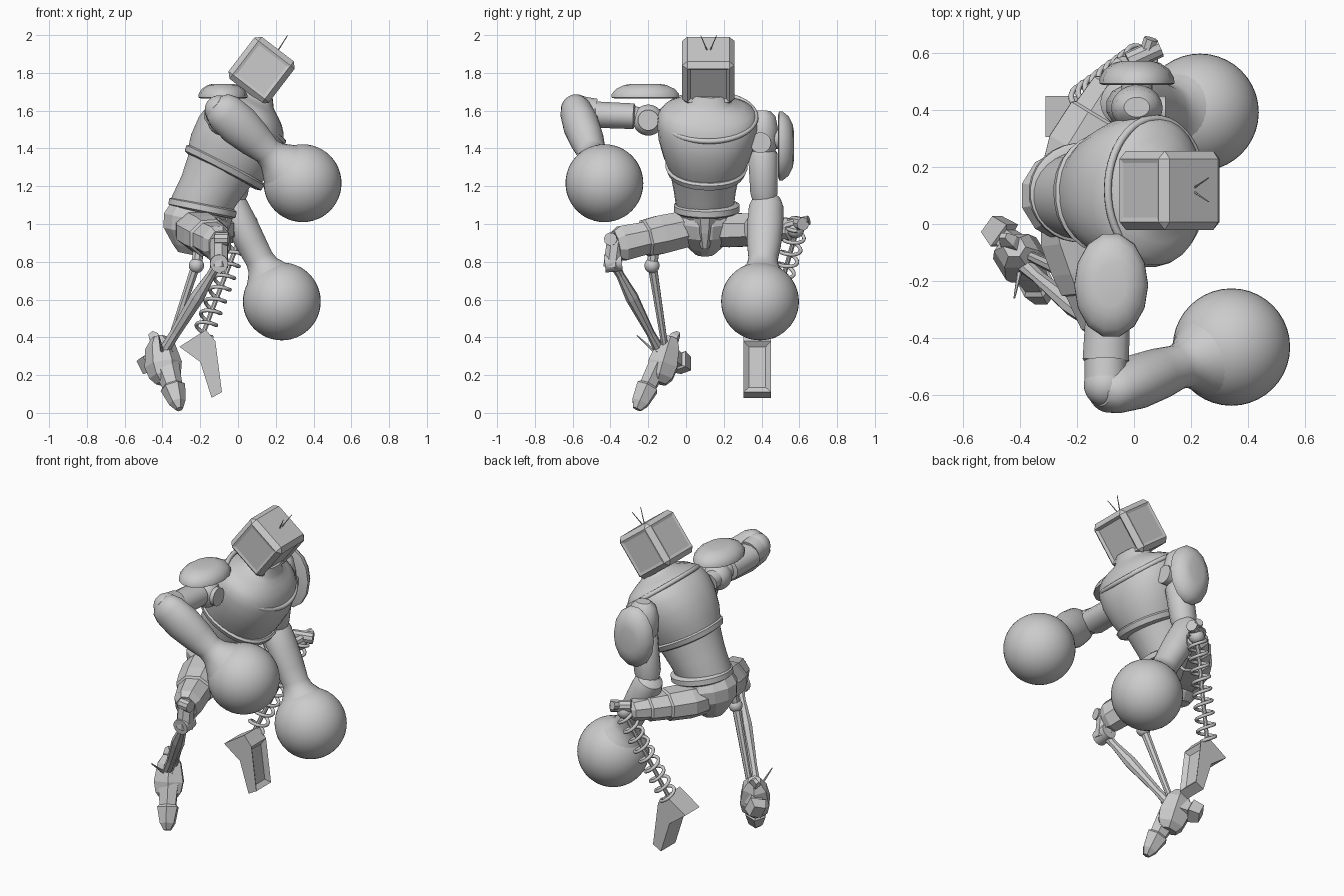
import bpy, bmesh, math
from mathutils import Vector, Matrix

old = bpy.data.objects.get("Cube")
if old:
    bpy.data.objects.remove(old, do_unlink=True)

grey = bpy.data.materials.new("plain_grey")
grey.use_nodes = True
colour = (0.6, 0.6, 0.6, 1)
grey.diffuse_color = colour
grey.node_tree.nodes["Principled BSDF"].inputs["Base Color"].default_value = colour


def finish(bm, name, smooth=True):
    bmesh.ops.recalc_face_normals(bm, faces=bm.faces)
    me = bpy.data.meshes.new(name)
    bm.to_mesh(me)
    bm.free()
    me.materials.append(grey)
    ob = bpy.data.objects.new(name, me)
    bpy.context.collection.objects.link(ob)
    if smooth:
        bpy.ops.object.select_all(action='DESELECT')
        ob.select_set(True)
        bpy.context.view_layer.objects.active = ob
        bpy.ops.object.shade_smooth_by_angle(angle=math.radians(35))
    return ob


def loft(name, p, q, rows, side=(0, 1, 0), n=28, smooth=True, power=1.0):
    """Closed skin from p to q; each row is (position, half width along side, half width across)."""
    p, q = Vector(p), Vector(q)
    d = q - p
    axis = d.normalized()
    u = Vector(side)
    u = (u - axis * u.dot(axis)).normalized()
    v = axis.cross(u)
    bm = bmesh.new()
    rings = []
    for t, a, b in rows:
        ring = []
        for i in range(n):
            w = 2 * math.pi * (i + 0.5) / n
            c, s = math.cos(w), math.sin(w)
            c = math.copysign(abs(c) ** power, c)
            s = math.copysign(abs(s) ** power, s)
            ring.append(bm.verts.new(p + d * t + u * a * c + v * b * s))
        rings.append(ring)
    for lo, hi in zip(rings, rings[1:]):
        for i in range(n):
            j = (i + 1) % n
            bm.faces.new((lo[i], lo[j], hi[j], hi[i]))
    bm.faces.new(rings[0][::-1])
    bm.faces.new(rings[-1])
    return finish(bm, name, smooth)


def rod(name, p, q, r, n=12, r2=None):
    return loft(name, p, q, [(0, r, r), (1, r2 or r, r2 or r)], (0.1, 1, 0.2), n)


def ball(name, c, r):
    bm = bmesh.new()
    bmesh.ops.create_uvsphere(bm, u_segments=40, v_segments=24, radius=r,
                              matrix=Matrix.Translation(c))
    return finish(bm, name)


def wire(name, points, r, cyclic=False):
    cu = bpy.data.curves.new(name, 'CURVE')
    cu.dimensions = '3D'
    cu.bevel_depth = r
    cu.bevel_resolution = 2
    sp = cu.splines.new('POLY')
    sp.points.add(len(points) - 1)
    for k, pt in zip(sp.points, points):
        k.co = (*pt, 1)
    sp.use_cyclic_u = cyclic
    sp.use_smooth = True
    cu.materials.append(grey)
    ob = bpy.data.objects.new(name, cu)
    bpy.context.collection.objects.link(ob)
    bpy.ops.object.select_all(action='DESELECT')
    ob.select_set(True)
    bpy.context.view_layer.objects.active = ob
    bpy.ops.object.convert(target='MESH')


def slab(name, profile, y0, y1):
    """Side profile in x and z, extruded across y, with a recess in the front face."""
    bm = bmesh.new()
    f = bm.faces.new([bm.verts.new((x, y0, z)) for x, z in profile])
    ext = bmesh.ops.extrude_face_region(bm, geom=[f])
    bmesh.ops.translate(bm, vec=(0, y1 - y0, 0),
                        verts=[g for g in ext["geom"] if isinstance(g, bmesh.types.BMVert)])
    bmesh.ops.recalc_face_normals(bm, faces=bm.faces)
    front = max(bm.faces, key=lambda k: k.normal.x * k.calc_area())
    bmesh.ops.inset_region(bm, faces=[front], thickness=0.04, depth=-0.02)
    return finish(bm, name, False)


# Torso, leaning forward along one axis
waist = Vector((-0.2, 0.1, 1.09))
up = Vector((0.466, 0, 0.885))
fwd = Vector((0.885, 0, -0.466))
top = waist + up
loft("abdomen", waist, top, [(-.1, .13, .135), (-.02, .15, .16), (.1, .165, .165), (.27, .195, .195)])
loft("waist_ring", (-.193, .11, 1.06), (-.183, .11, 1.11),
     [(0, .16, .165), (.2, .175, .183), (.8, .175, .183), (1, .16, .165)])
chest_base, chest_top = waist + fwd * .01, top + Vector((0, .03, 0)) + fwd * .01
loft("chest", chest_base, chest_top,
     [(.235, .18, .18), (.24, .198, .212), (.32, .232, .233), (.42, .26, .24), (.5, .268, .225),
      (.55, .262, .2), (.585, .238, .17), (.612, .185, .135), (.632, .13, .105), (.645, .115, .09), (.69, .1, .06)],
     power=.9)
loft("chest_rim", chest_base + fwd * .008 - up * .004, chest_top,
     [(.222, .19, .205), (.229, .205, .228), (.258, .218, .234), (.268, .206, .222)], power=.9)
collar = []
for i in range(48):
    a = 2 * math.pi * i / 48
    collar.append(waist + Vector((0, .02, 0)) + up * (.548 - .035 * math.cos(a))
                  + fwd * (.022 + .207 * math.cos(a)) + Vector((0, .25 * math.sin(a), 0)))
wire("collar", collar, .014, True)

# Pelvis
loft("pelvis", (-.21, .1, 1.08), (-.26, .1, .84),
     [(0, .14, .155), (.25, .165, .18), (.55, .15, .165), (.85, .09, .1), (1, .05, .06)], n=12, smooth=False)
loft("crotch_plate", (-.07, .1, 1.05), (-.13, .1, .88), [(0, .065, .05), (.5, .05, .05), (1, .025, .04)],
     n=8, smooth=False)

# Box head with recessed screen and side panels
bm = bmesh.new()
bmesh.ops.create_cube(bm, size=1, matrix=Matrix.Diagonal((.27, .278, .28, 1)))
bmesh.ops.bevel(bm, geom=bm.edges[:], offset=.028, segments=1, affect='EDGES')
bm.normal_update()
big = [f for f in bm.faces if f.calc_area() > .03 and abs(f.normal.z) < .5]
for f in big:
    screen = f.normal.x > .5
    bmesh.ops.inset_individual(bm, faces=[f], thickness=.022, depth=-.012 if screen else -.005)
bm.transform(Matrix.Translation((.125, .118, 1.815)) @ Matrix.Rotation(math.radians(37.5), 4, 'Y'))
finish(bm, "head", False)
for s, label in ((-1, "right"), (1, "left")):
    rod(label + "_antenna", (.2, .12, 1.9), (.262, .12 + s * .042, 1.998), .004, 6, .002)

# Right arm, raised sideways and bent forward
ball("right_shoulder", (-.08, -.2, 1.55), .082)
rod("right_shoulder_pin", (-.12, -.2, 1.55), (.005, -.2, 1.55), .055, 24)
rod("right_arm_link", (-.09, -.1, 1.55), (-.09, -.3, 1.57), .055)
loft("right_upper_arm", (-.09, -.27, 1.57), (-.1, -.5, 1.58),
     [(0, .055, .055), (.03, .08, .07), (.9, .084, .072), (1, .06, .055)], (1, 0, 0), 12)
ball("right_elbow", (-.1, -.565, 1.605), .076)
rod("right_elbow_sleeve", (-.1, -.48, 1.59), (-.1, -.57, 1.605), .074, 24)
wrist = [(.55, .078, .076), (.62, .085, .085), (.68, .108, .108), (.75, .138, .138)]
loft("right_forearm", (-.08, -.585, 1.6), (.34, -.435, 1.216),
     [(-.1, .04, .05), (-.06, .07, .085), (.02, .085, .105), (.2, .096, .112), (.4, .09, .096)] + wrist)
ball("right_fist", (.342, -.432, 1.216), .206)
pad = [(0, .9, .9), (.06, 1, 1), (.3, .99, .99), (.65, .86, .86), (.92, .62, .62), (1, .4, .4)]
loft("right_shoulder_pad", (-.08, -.215, 1.665), (-.08, -.215, 1.742),
     [(t, a * .185, b * .13) for t, a, b in pad], (0, 1, 0), 14)

# Left arm, hanging down
loft("left_shoulder", (.01, .405, 1.36), (.01, .41, 1.6),
     [(0, .05, .05), (.2, .078, .085), (.6, .08, .09), (.88, .065, .075), (1, .035, .045)])
rod("left_shoulder_pin", (0, .395, 1.43), (.11, .395, 1.43), .055, 24)
rod("left_arm_link", (.01, .25, 1.46), (.01, .5, 1.45), .055)
loft("left_upper_arm", (.01, .405, 1.4), (-.03, .415, 1.11),
     [(0, .06, .06), (.1, .08, .08), (.8, .075, .078), (1, .06, .06)], n=12)
ball("left_elbow", (-.03, .42, 1.1), .073)
loft("left_forearm", (-.03, .425, 1.09), (.23, .395, .59),
     [(-.12, .04, .04), (-.08, .075, .075), (0, .092, .085), (.2, .096, .085), (.4, .09, .08)] + wrist)
ball("left_fist", (.232, .392, .59), .206)
loft("left_shoulder_pad", (.01, .488, 1.413), (.01, .572, 1.413),
     [(t, a * .188, b * .132) for t, a, b in pad], (0, 0, 1), 14)

# Right leg
loft("right_thigh", (-.24, .05, .985), (-.1, -.37, .89),
     [(0, .1, .095), (.2, .13, .105), (.45, .125, .11), (.62, .115, .105), (.64, .1, .093), (.92, .085, .1), (1, .06, .08)],
     (1, 0, 0), 8, False)
rod("right_knee_pin", (-.1, -.34, .8), (-.1, -.43, .79), .048, 16)
rod("right_knee_knob", (-.12, -.39, .92), (-.05, -.4, .92), .035, 10)
rod("right_knee_block", (-.1, -.37, .92), (-.1, -.39, .77), .05, 8)
loft("right_shin", (-.1, -.385, .8), (-.39, -.14, .33),
     [(0, .03, .03), (.15, .022, .025), (.4, .035, .04), (.8, .022, .03), (1, .03, .03)], n=8, smooth=False)
loft("right_calf_strut", (-.22, -.18, .79), (-.37, -.11, .34), [(0, .026, .026), (1, .018, .018)], n=8)
ball("right_calf_joint", (-.22, -.18, .78), .04)
rod("right_calf_link", (-.22, -.18, .78), (-.2, -.16, .93), .03, 8)
loft("right_ankle", (-.42, -.08, .4), (-.38, -.15, .16),
     [(0, .04, .04), (.2, .07, .08), (.6, .09, .1), (.85, .08, .085), (1, .05, .055)], n=6, smooth=False)
loft("right_toe", (-.38, -.15, .25), (-.31, -.26, .02),
     [(0, .055, .07), (.45, .05, .055), (.5, .065, .068), (.85, .05, .045), (1, .025, .02)], n=6, smooth=False)
loft("right_heel", (-.4, -.09, .3), (-.5, .0, .25), [(0, .06, .06), (.5, .045, .05), (.55, .07, .065), (1, .05, .055)],
     n=4, smooth=False)
loft("right_foot_fin", (-.36, -.14, .3), (-.46, -.04, .42), [(0, .03, .04), (.8, .03, .04), (1, .015, .02)],
     n=4, smooth=False)
rod("right_spur", (-.4, -.16, .32), (-.42, -.26, .41), .01, 6, .003)

# Left leg, with a coil spring in place of the shin
knee, ankle = Vector((.03, .59, .98)), Vector((-.185, .43, .42))
loft("left_thigh", (-.24, .17, .965), (.0, .57, .975),
     [(0, .1, .09), (.2, .13, .097), (.5, .125, .092), (.52, .11, .082), (.75, .1, .078), (.77, .085, .07), (.96, .065, .06), (1, .04, .04)],
     (1, 0, 0), 8, False)
rod("left_knee_pin", (-.02, .57, 1.01), (.09, .62, 1.0), .035, 10)
rod("left_knee_bolt", (.02, .53, .99), (.06, .65, 1.02), .026, 8)
ball("left_knee_joint", (.02, .58, .97), .045)
axis = ankle - knee
a = axis.cross(Vector((0, 1, 0))).normalized()
b = axis.normalized().cross(a)
turns, steps = 9, 18
wire("left_shin_spring",
     [knee + axis * (k / (turns * steps)) + (a * math.cos(w) + b * math.sin(w)) * .05
      for k in range(turns * steps + 1) for w in [2 * math.pi * k / steps]], .01)
rod("left_shin_rod", knee, ankle, .013, 8)
slab("left_foot", [(-.31, .35), (-.17, .44), (-.12, .38), (-.085, .11), (-.14, .08), (-.2, .27)], .305, .45)
